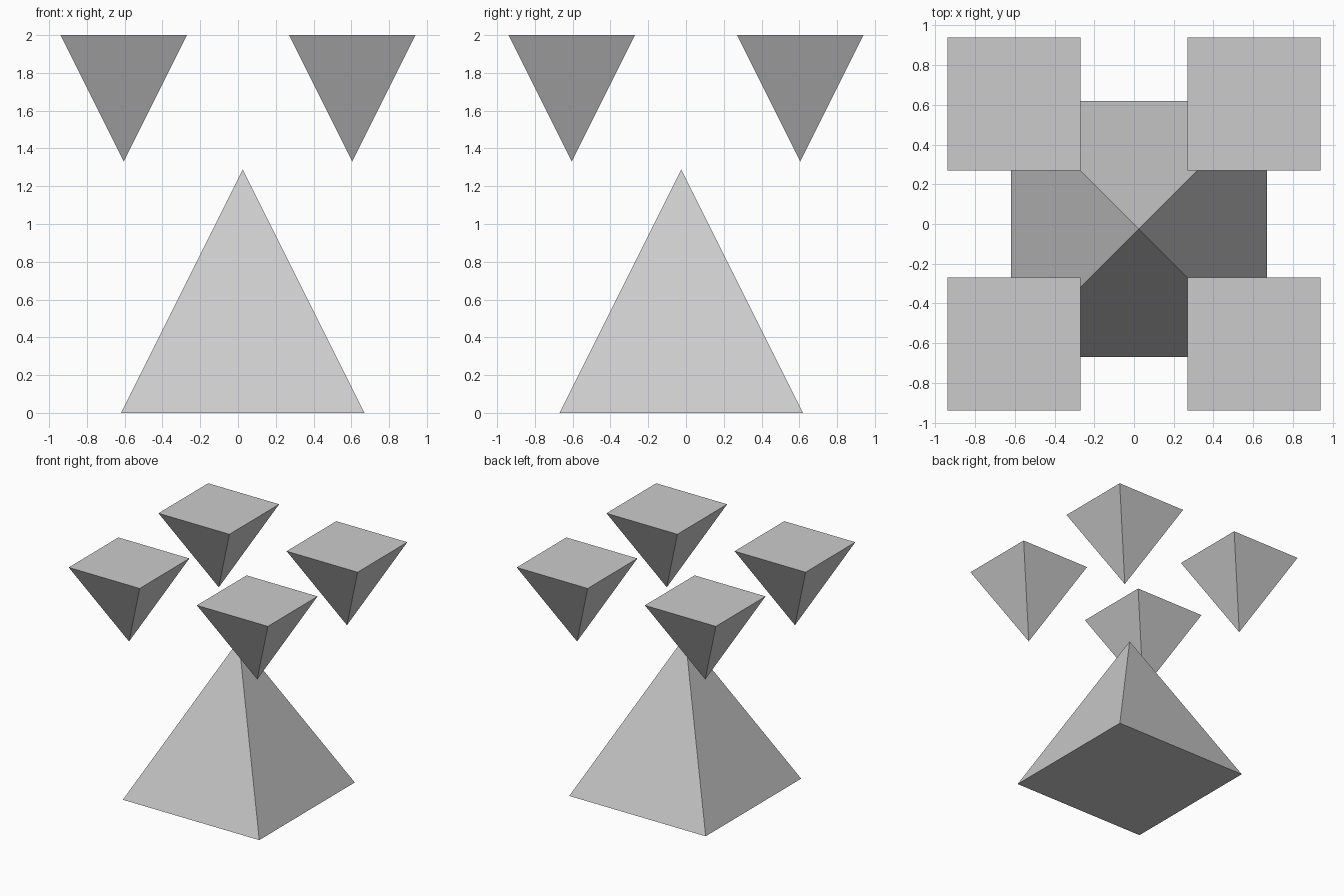
import bpy
from math import pi, sqrt

if "Cube" in bpy.data.objects:
    bpy.data.objects.remove(bpy.data.objects["Cube"])


def pyramid(name, x, y, z_mid, half, height, flip=False):
    """Closed square pyramid with sides parallel to x and y; flip points it down."""
    bpy.ops.mesh.primitive_cone_add(vertices=4, radius1=half * sqrt(2), radius2=0,
                                    depth=height, end_fill_type='NGON',
                                    location=(x, y, z_mid),
                                    rotation=(pi if flip else 0, 0, pi / 4))
    ob = bpy.context.object
    ob.name = name
    bpy.ops.object.transform_apply(location=False, rotation=True, scale=True)
    return ob


# Large upright pyramid on the ground, slightly off centre
pyramid("large_pyramid", 0.025, -0.025, 0.644, 0.644, 1.288)

# Four small inverted pyramids floating above the corners
H = 0.67
for side, sx in (("left", -1), ("right", 1)):
    for end, sy in (("front", -1), ("back", 1)):
        pyramid(f"inverted_pyramid_{end}_{side}", sx * 0.605, sy * 0.605,
                2 - H / 2, 0.335, H, flip=True)
